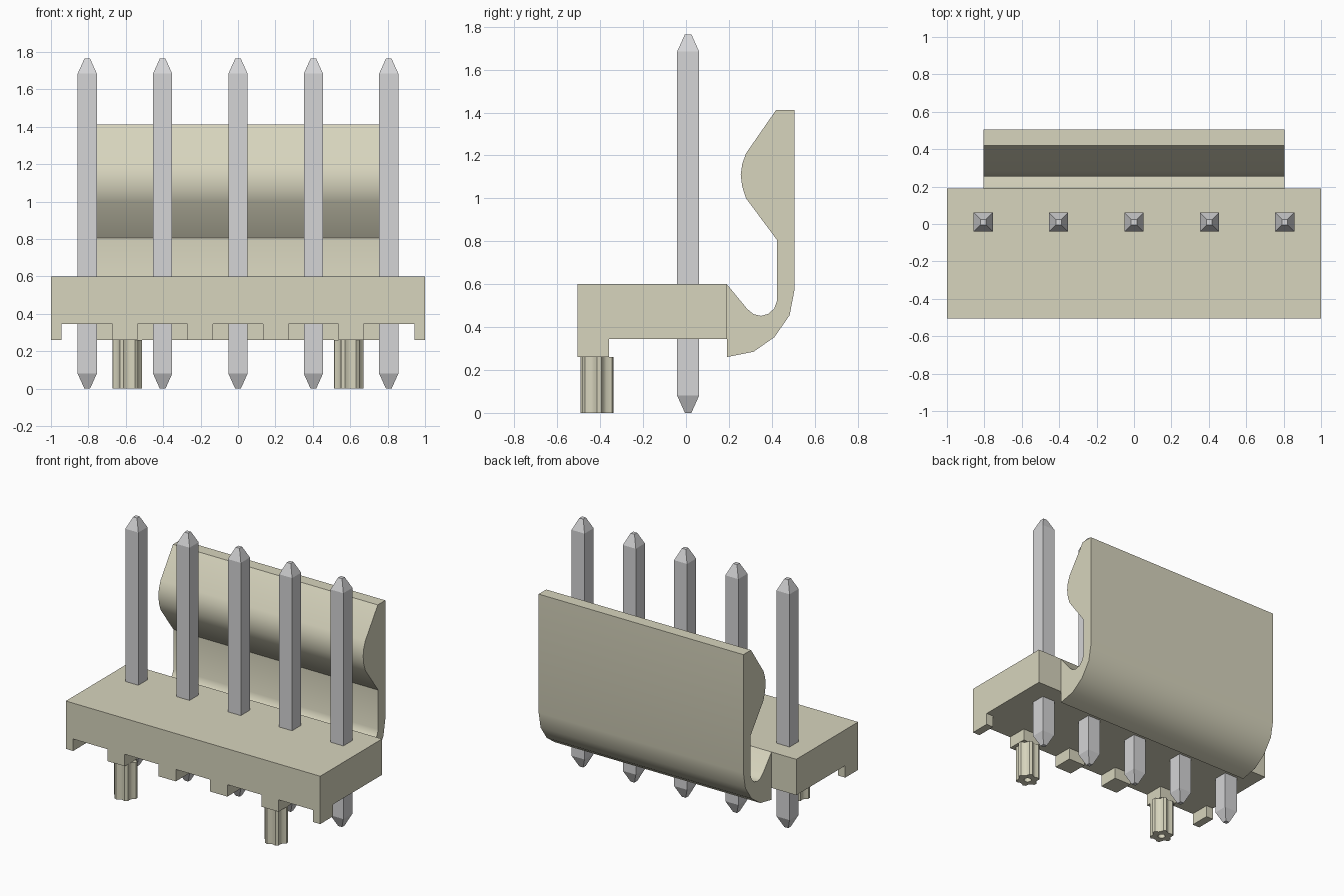
import bpy, bmesh, math

old = bpy.data.objects.get("Cube")
if old:
    bpy.data.objects.remove(old, do_unlink=True)


def material(name, rgb):
    m = bpy.data.materials.new(name)
    m.use_nodes = True
    m.diffuse_color = (*rgb, 1)
    m.node_tree.nodes["Principled BSDF"].inputs["Base Color"].default_value = (*rgb, 1)
    return m


BEIGE = material("beige plastic", (0.68, 0.66, 0.51))
METAL = material("grey metal", (0.66, 0.66, 0.67))


def loft(name, loops, mat, smooth=None):
    """Skin a row of equal-length point loops and cap both ends."""
    bm = bmesh.new()
    rings = [[bm.verts.new(p) for p in loop] for loop in loops]
    n = len(rings[0])
    for a, b in zip(rings, rings[1:]):
        for i in range(n):
            j = (i + 1) % n
            bm.faces.new((a[i], a[j], b[j], b[i]))
    bm.faces.new(rings[0])
    bm.faces.new(rings[-1])
    bmesh.ops.recalc_face_normals(bm, faces=bm.faces)
    me = bpy.data.meshes.new(name)
    bm.to_mesh(me)
    bm.free()
    me.materials.append(mat)
    ob = bpy.data.objects.new(name, me)
    bpy.context.collection.objects.link(ob)
    if smooth:
        bpy.ops.object.select_all(action='DESELECT')
        ob.select_set(True)
        bpy.context.view_layer.objects.active = ob
        bpy.ops.object.shade_smooth_by_angle(angle=math.radians(smooth))
    return ob


def rect(x0, x1, y0, y1, z):
    return [(x0, y0, z), (x1, y0, z), (x1, y1, z), (x0, y1, z)]


# Base block
loft("base", [rect(-1, 1, -0.505, 0.19, z) for z in (0.345, 0.6)], BEIGE)

# Standoff feet along the front edge
for x0, x1 in ((0.135, 0.27), (0.537, 0.672), (0.943, 1.0)):
    for s, side in ((1, "left"), (-1, "right")):
        a, b = sorted((s * x0, s * x1))
        loft("foot_" + side, [rect(a, b, -0.505, -0.36, z) for z in (0.26, 0.345)], BEIGE)

# Locking wall: curved hinge, upright and bulging catch
wall = [(0.19, 0.6), (0.285, 0.485), (0.315, 0.46), (0.35, 0.452), (0.385, 0.462),
        (0.412, 0.488), (0.425, 0.525), (0.425, 0.805), (0.28, 1.0), (0.262, 1.055),
        (0.255, 1.11), (0.262, 1.16), (0.28, 1.21), (0.42, 1.412), (0.505, 1.412),
        (0.505, 0.57), (0.483, 0.455), (0.412, 0.353), (0.315, 0.285), (0.19, 0.26)]
loft("locking_wall", [[(x, y, z) for y, z in wall] for x in (-0.805, 0.805)], BEIGE, 35)

# Square pins with tapered ends
for k in range(-2, 3):
    x = k * 0.403
    loft("pin", [rect(x - h, x + h, 0.01 - h, 0.01 + h, z) for h, z in
                 ((0.015, 0), (0.051, 0.08), (0.051, 1.685), (0.015, 1.765))], METAL)


# Ribbed locating pegs with a small blind hole underneath
def ring(cx, cy, z, radius):
    return [(cx + radius(i) * math.cos(math.tau * i / 24),
             cy + radius(i) * math.sin(math.tau * i / 24), z) for i in range(24)]


def ribbed(i):
    return 0.08 if i % 4 in (0, 1) else 0.063


def bore(i):
    return 0.025


for x, side in ((0.592, "left"), (-0.592, "right")):
    loft("peg_" + side, [ring(x, -0.415, 0.26, ribbed), ring(x, -0.415, 0.0, ribbed),
                         ring(x, -0.415, 0.0, bore), ring(x, -0.415, 0.1, bore)], BEIGE, 30)
